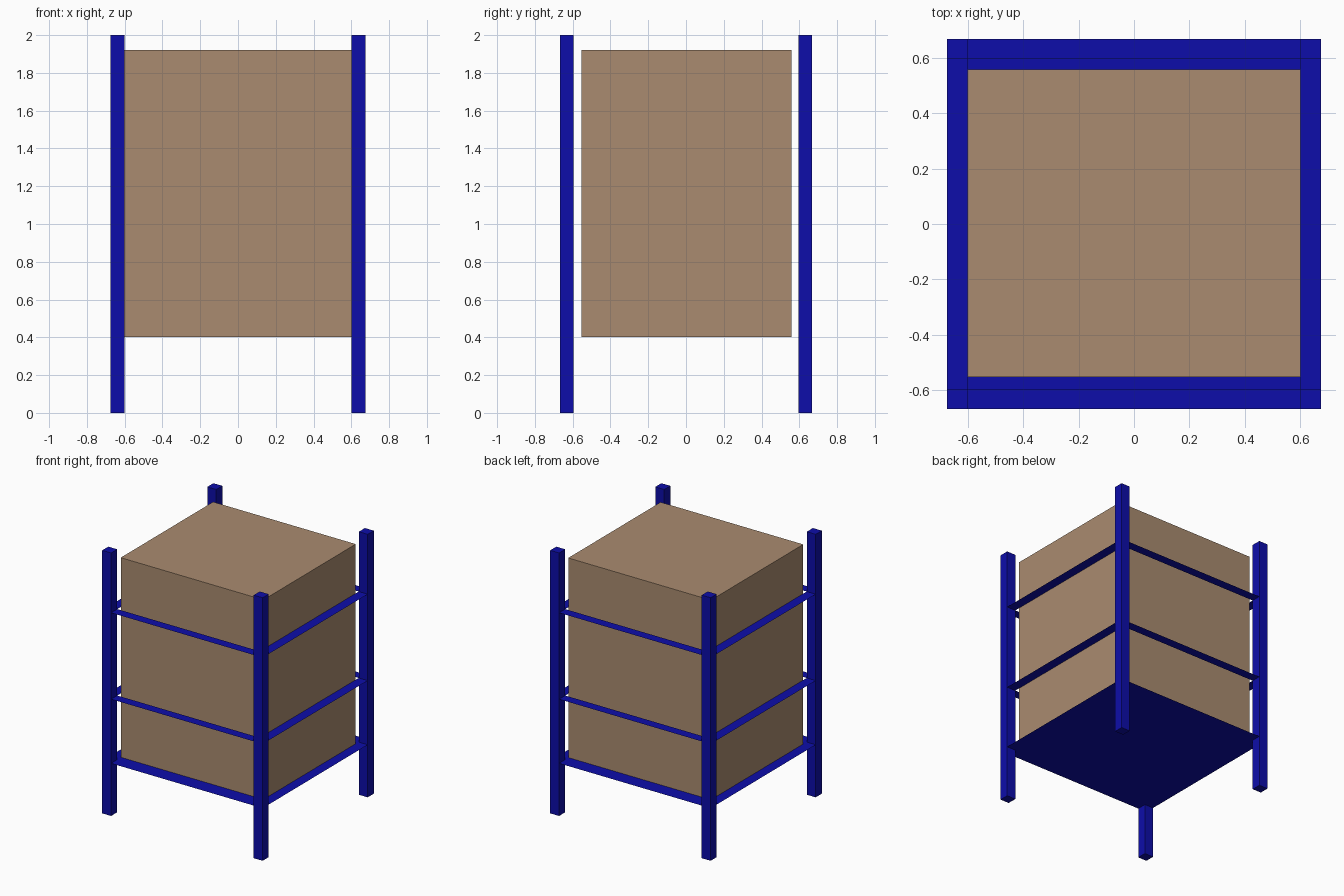
import bpy
import bmesh

if "Cube" in bpy.data.objects:
    bpy.data.objects.remove(bpy.data.objects["Cube"])

X_OUT, X_IN = 0.675, 0.6
Y_OUT, Y_IN = 0.668, 0.595


def material(name, color):
    mat = bpy.data.materials.new(name)
    mat.diffuse_color = color
    mat.use_nodes = True
    mat.node_tree.nodes["Principled BSDF"].inputs["Base Color"].default_value = mat.diffuse_color
    return mat


BLUE = material("blue_steel", (0.004, 0.004, 0.4, 1))
TAN = material("cardboard", (0.4, 0.26, 0.16, 1))


def finish(bm, name, mat):
    mesh = bpy.data.meshes.new(name)
    bm.to_mesh(mesh)
    bm.free()
    mesh.materials.append(mat)
    obj = bpy.data.objects.new(name, mesh)
    bpy.context.collection.objects.link(obj)
    return obj


def box(name, lo, hi, mat):
    bm = bmesh.new()
    cube = bmesh.ops.create_cube(bm, size=1)
    for v in cube["verts"]:
        for i in range(3):
            v.co[i] = hi[i] if v.co[i] > 0 else lo[i]
    return finish(bm, name, mat)


def rectangle(bm, x, y, z):
    return [bm.verts.new((sx * x, sy * y, z))
            for sx, sy in ((-1, -1), (1, -1), (1, 1), (-1, 1))]


# Four corner posts
for side, sx in (("left", -1), ("right", 1)):
    for end, sy in (("front", -1), ("back", 1)):
        xs = sorted((sx * X_IN, sx * X_OUT))
        ys = sorted((sy * Y_IN, sy * Y_OUT))
        box(f"{end}_{side}_post", (xs[0], ys[0], 0), (xs[1], ys[1], 2), BLUE)

# Flat sheet floor
bm = bmesh.new()
bm.faces.new(rectangle(bm, X_OUT, Y_OUT, 0.4))
finish(bm, "floor_sheet", BLUE)

# Flat rail frames around the load
for name, z in (("middle_rail_frame", 0.888), ("upper_rail_frame", 1.545)):
    bm = bmesh.new()
    outer = rectangle(bm, X_OUT, Y_OUT, z)
    inner = rectangle(bm, X_IN, Y_IN, z)
    for i in range(4):
        j = (i + 1) % 4
        bm.faces.new((outer[i], outer[j], inner[j], inner[i]))
    finish(bm, name, BLUE)

# Carton resting on the floor
box("carton", (-0.6, -0.552, 0.402), (0.6, 0.558, 1.92), TAN)
